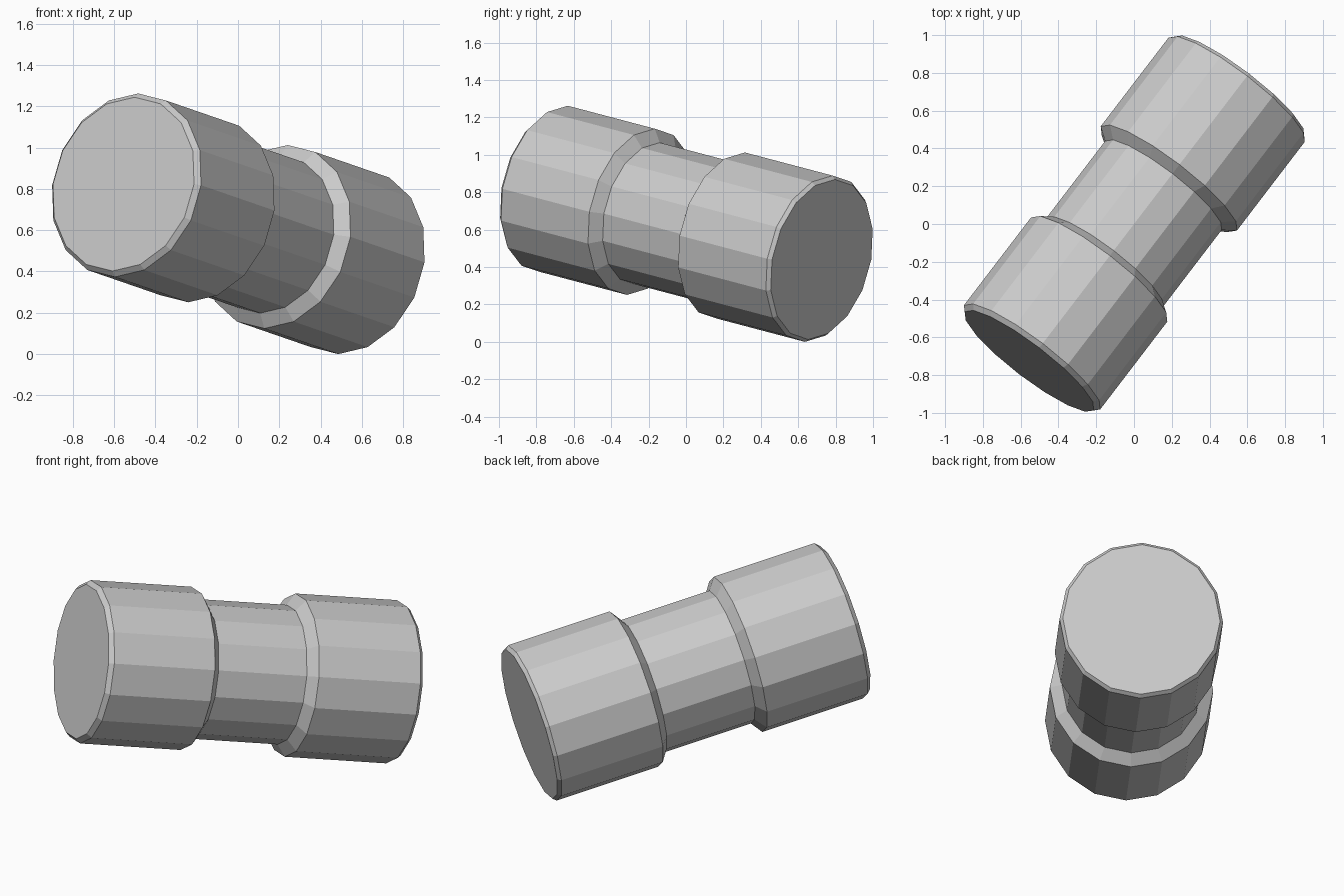
import bpy, bmesh, math
from mathutils import Matrix, Vector

if "Cube" in bpy.data.objects:
    bpy.data.objects.remove(bpy.data.objects["Cube"])

SIDES = 16

# (distance along axis, radius): chamfered end, cone shoulder, grip, shoulder, end
profile = [(-0.933, 0.430), (-0.908, 0.454), (-0.31, 0.454), (-0.262, 0.388),
           (0.262, 0.388), (0.31, 0.454), (0.913, 0.454), (0.933, 0.437)]

# Lathe the profile into flat-sided rings around local z
bm = bmesh.new()
rings = []
for z, r in profile:
    angles = [2 * math.pi * i / SIDES for i in range(SIDES)]
    rings.append([bm.verts.new((r * math.cos(a), r * math.sin(a), z)) for a in angles])
for low, high in zip(rings, rings[1:]):
    for i in range(SIDES):
        j = (i + 1) % SIDES
        bm.faces.new((low[i], low[j], high[j], high[i]))

# End caps
bm.faces.new(rings[0][::-1])
bm.faces.new(rings[-1])
bmesh.ops.recalc_face_normals(bm, faces=bm.faces)

# Tilt the axis: towards the back right and slightly down
axis = Vector((0.594, 0.777, -0.205)).normalized()
side = Vector((-axis.y, axis.x, 0)).normalized()
upper = axis.cross(side)
bm.transform(Matrix((side, upper, axis)).transposed().to_4x4())

# Rest the lowest corner on z = 0
bottom = min(v.co.z for v in bm.verts)
bmesh.ops.translate(bm, verts=bm.verts, vec=(0, 0, -bottom))

mesh = bpy.data.meshes.new("stepped_cylinder")
bm.to_mesh(mesh)
bm.free()
bpy.context.collection.objects.link(bpy.data.objects.new("stepped_cylinder", mesh))
